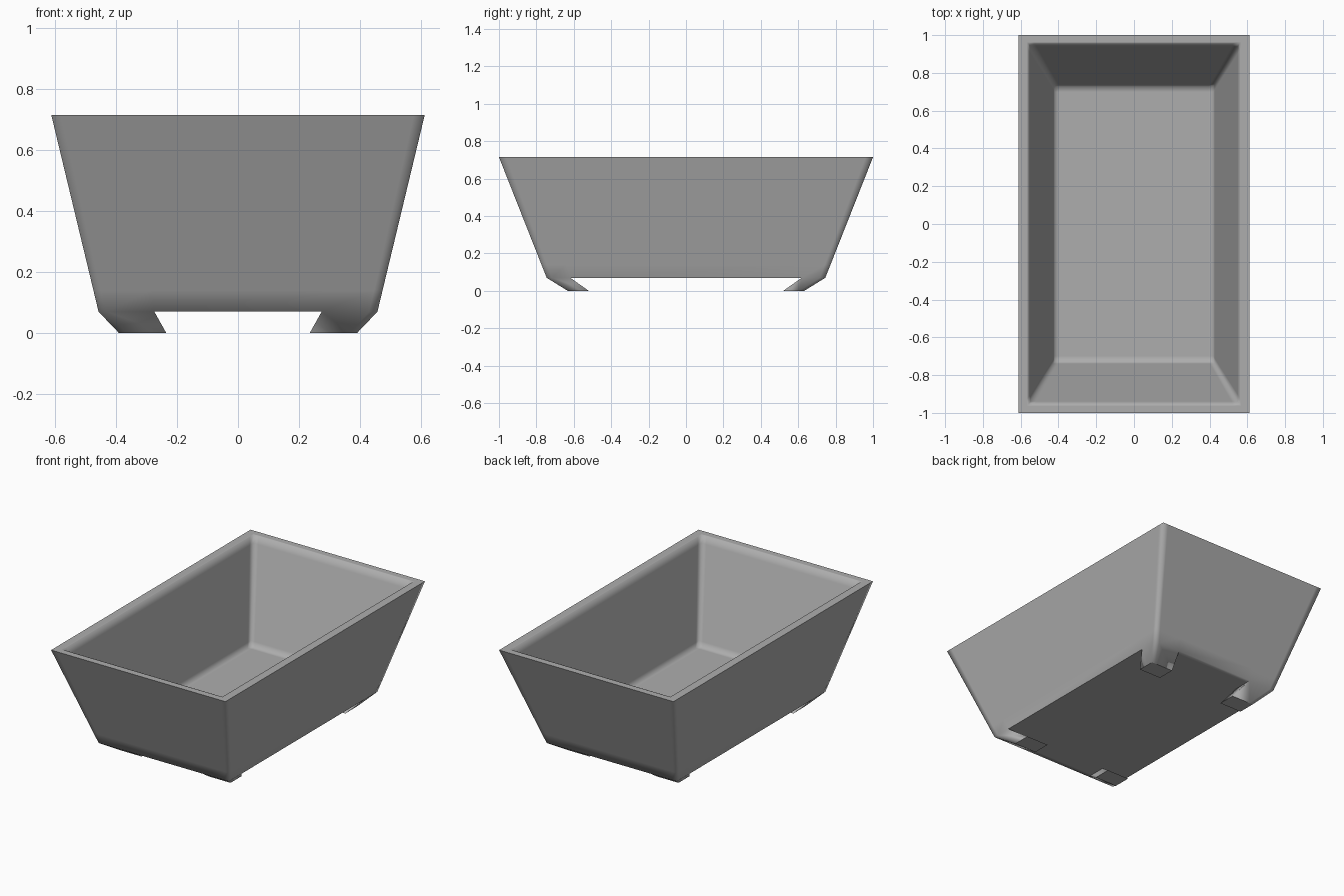
import bpy, bmesh, math

if "Cube" in bpy.data.objects:
    bpy.data.objects.remove(bpy.data.objects["Cube"])

# Cross-section fractions of the half width / half length (support loops near corners)
FX = [-1, -.94, -.6, .6, .94, 1]
FY = [-1, -.96, -.83, .83, .96, 1]
BASE_Z, TOP_Z = .07, .715

mat = bpy.data.materials.new("grey")
mat.diffuse_color = (.42, .42, .42, 1)
mat.use_nodes = True
mat.node_tree.nodes["Principled BSDF"].inputs["Base Color"].default_value = mat.diffuse_color

bm = bmesh.new()


def quad(*pts):
    bm.faces.new([bm.verts.new(p) for p in pts])


def level(hx, hy, z):
    return lambda u, v: (u * hx, v * hy, z)


def outer(z):
    t = (z - BASE_Z) / (TOP_Z - BASE_Z)
    return level(.457 + .155 * t, .745 + .255 * t, z)


def inner(z):
    t = (z - .13) / (TOP_Z - .13)
    return level(.42 + .14 * t, .728 + .229 * t, z)


def perimeter(us, vs):
    return ([(u, vs[0]) for u in us[:-1]] + [(us[-1], v) for v in vs[:-1]]
            + [(u, vs[-1]) for u in us[:0:-1]] + [(us[0], v) for v in vs[:0:-1]])


def band(a, b, us, vs):
    p = perimeter(us, vs)
    for q, r in zip(p, p[1:] + p[:1]):
        quad(a(*q), a(*r), b(*r), b(*q))


def sheet(a, us, vs, skip_corners=False):
    for u0, u1 in zip(us, us[1:]):
        for v0, v1 in zip(vs, vs[1:]):
            if skip_corners and abs(u0 + u1) > 1 and abs(v0 + v1) > 1:
                continue
            quad(a(u0, v0), a(u1, v0), a(u1, v1), a(u0, v1))


# Walls, rim and inner walls as a chain of rings
rings = [outer(BASE_Z), outer(.14), outer(TOP_Z), level(.568, .963, TOP_Z),
         inner(TOP_Z), inner(.67), inner(.16), inner(.13)]
for a, b in zip(rings, rings[1:]):
    band(a, b, FX, FY)

# Floor inside, and underside left open at the feet
sheet(inner(.13), FX, FY)
sheet(outer(BASE_Z), FX, FY, skip_corners=True)


# Four tapered feet drawn in from the corners
def foot_bottom(u, v):
    x = .235 + (abs(u) - .6) / .4 * .155
    y = .52 + (abs(v) - .83) / .17 * .112
    return (math.copysign(x, u), math.copysign(y, v), 0)


for us in (FX[:3], FX[3:]):
    for vs in (FY[:3], FY[3:]):
        band(outer(BASE_Z), foot_bottom, us, vs)
        sheet(foot_bottom, us, vs)

bmesh.ops.remove_doubles(bm, verts=bm.verts, dist=1e-4)
bmesh.ops.recalc_face_normals(bm, faces=bm.faces)

# Smooth shading with crisp outer rim, underside and feet edges
for f in bm.faces:
    f.smooth = True
for e in bm.edges:
    za, zb = (v.co.z for v in e.verts)
    if abs(za - zb) < .001:
        limit = 30 if za < .01 else 72 if za < .1 else 80
        e.smooth = e.calc_face_angle(0) < math.radians(limit)

mesh = bpy.data.meshes.new("planter_tub")
bm.to_mesh(mesh)
bm.free()
mesh.materials.append(mat)
tub = bpy.data.objects.new("planter_tub", mesh)
bpy.context.collection.objects.link(tub)
